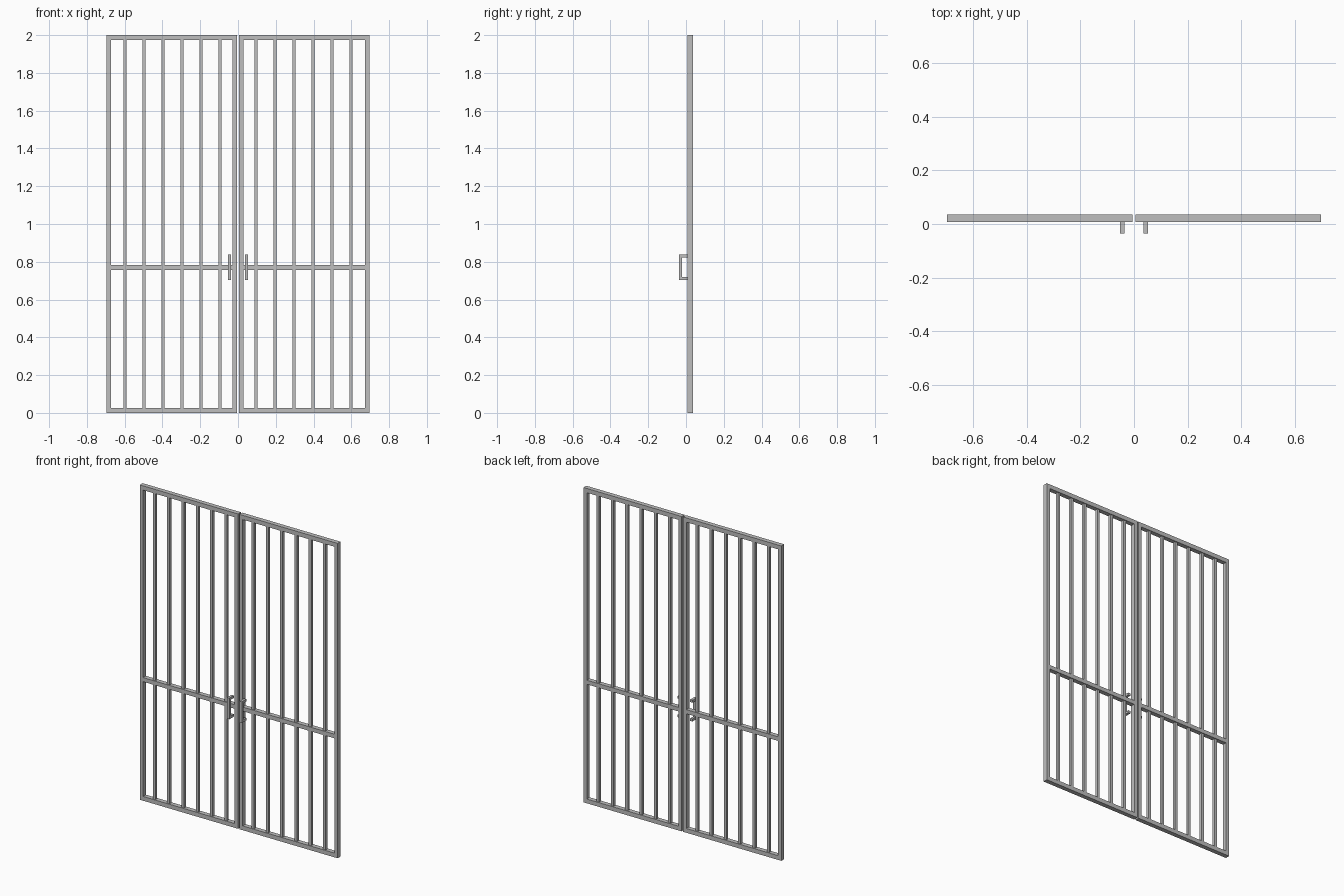
import bpy

if "Cube" in bpy.data.objects:
    bpy.data.objects.remove(bpy.data.objects["Cube"])

metal = bpy.data.materials.new("grey metal")
metal.diffuse_color = (0.52, 0.52, 0.52, 1)
metal.use_nodes = True
metal.node_tree.nodes["Principled BSDF"].inputs["Base Color"].default_value = metal.diffuse_color

Y0, Y1 = 0.007, 0.036      # front and back of the leaf frame
X0, X1 = 0.005, 0.695      # inner and outer edge of a leaf
W = 0.023                  # frame tube width


def box(name, x, y, z):
    """Box between (min, max) pairs on each axis."""
    bpy.ops.mesh.primitive_cube_add(size=1, location=[sum(r) / 2 for r in (x, y, z)])
    ob = bpy.context.object
    ob.name = name
    ob.scale = [r[1] - r[0] for r in (x, y, z)]
    bpy.ops.object.transform_apply(location=False, rotation=False, scale=True)
    ob.data.materials.append(metal)
    return ob


for side, s in (("left", -1), ("right", 1)):
    def part(name, x, y, z):
        return box(f"{side}_{name}", sorted((s * x[0], s * x[1])), y, z)

    # Outer frame
    part("inner_post", (X0, X0 + W), (Y0, Y1), (0, 2))
    part("outer_post", (X1 - W, X1), (Y0, Y1), (0, 2))
    for name, z in (("bottom_rail", (0, 0.027)), ("middle_rail", (0.756, 0.782)),
                    ("top_rail", (1.973, 2))):
        part(name, (X0 + W, X1 - W), (Y0, Y1), z)

    # Upright bars, split at the middle rail
    for i in range(6):
        c = 0.0955 + 0.1005 * i
        for name, z in (("lower_bar", (0.027, 0.756)), ("upper_bar", (0.782, 1.973))):
            part(f"{name}_{i + 1}", (c - 0.009, c + 0.009), (0.0125, 0.0305), z)

    # Pull handle: grip with two arms reaching back to the frame
    hx = (0.036, 0.052)
    part("handle_grip", hx, (-0.036, -0.020), (0.703, 0.838))
    for name, z in (("handle_lower_arm", (0.703, 0.719)), ("handle_upper_arm", (0.822, 0.838))):
        part(name, hx, (-0.020, 0.009), z)
